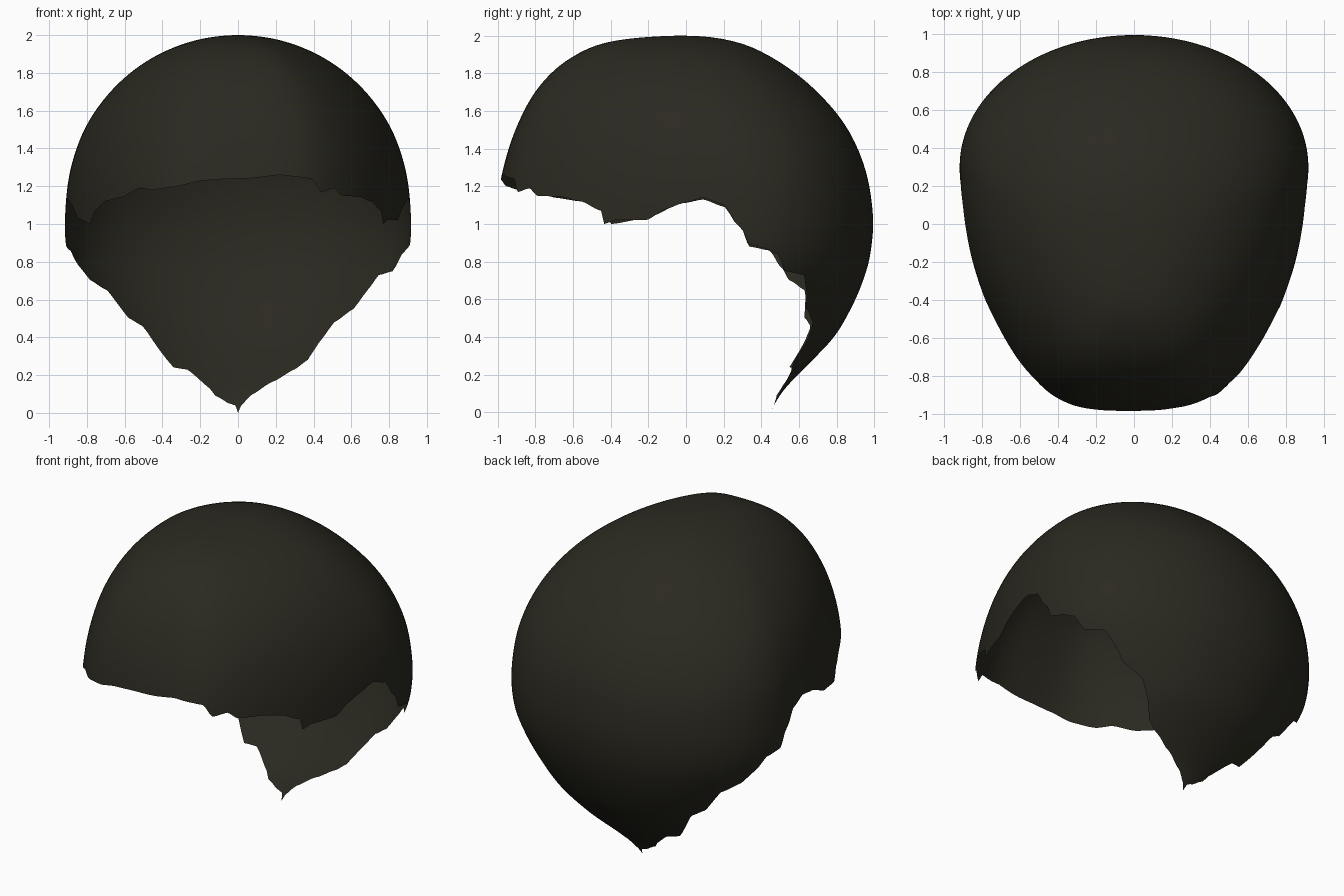
import bpy, bmesh, math

if "Cube" in bpy.data.objects:
    bpy.data.objects.remove(bpy.data.objects["Cube"])

# Horizontal sections of the cap, top to bottom: z, front y, back y, half width, y of widest point
SECTIONS = [
    (1.968, .25, -.40, -.24, -.02),   # mirrored row, keeps the crown round
    (2.0, -.02, -.02, 0, -.02),
    (1.968, -.40, .26, .24, .0), (1.873, -.625, .475, .465, .05),
    (1.722, -.785, .675, .655, .12), (1.525, -.895, .845, .80, .20),
    (1.296, -.97, .95, .885, .27), (1.05, -1.01, .992, .915, .30),
    (.85, -1.02, .98, .905, .30),
    (.70, -1.0, .94, .845, .30), (.55, -.95, .875, .755, .30),
    (.40, -.9, .785, .65, .30), (.25, -.8, .645, .52, .30),
    (.12, -.7, .52, .34, .30), (0, -.6, .445, .15, .30), (-.1, -.5, .38, 0, .30)]

# Ragged rim: angle from the back (degrees), height
RIM_RIGHT = [(0, 0), (5, .04), (15, .1), (28, .17), (37, .23), (42, .28), (43, .37), (46, .48),
             (54, .55), (57, .65), (60, .73), (70, .75), (74, .84), (80, .87), (87, .89), (91.5, 1.0),
             (94, 1.1), (99, 1.14), (104, 1.11), (108, 1.08), (113, 1.02), (121, 1.02),
             (124, 1.0), (125, 1.07), (131, 1.12), (138, 1.145), (147, 1.15), (151, 1.19),
             (157, 1.17), (161, 1.24), (167, 1.25), (172, 1.26), (180, 1.24)]
RIM_LEFT = [(0, 0), (4, .04), (12, .05), (24, .09), (25, .13), (33, .23), (42, .24), (44, .33),
            (46.5, .46), (53, .5), (58, .65), (67, .7), (72, .77), (78, .86), (87, .88),
            (91.5, 1.0), (94, 1.09), (99, 1.13), (104, 1.11), (113, 1.03), (122, 1.0), (125, 1.07),
            (131, 1.12), (140, 1.14), (150, 1.19), (156, 1.18), (166, 1.2), (174, 1.23), (180, 1.24)]


def section(s):
    """Smoothly interpolated section at row position s (0 = crown)."""
    i = min(int(s), len(SECTIONS) - 4)
    t = s - i
    return [.5 * (2 * b + (c - a) * t + (2 * a - 5 * b + 4 * c - d) * t * t
                  + (3 * b - a - 3 * c + d) * t ** 3)
            for a, b, c, d in zip(*SECTIONS[i:i + 4])]


def row_at(z):
    lo, hi = 0, len(SECTIONS) - 3
    for _ in range(40):
        mid = (lo + hi) / 2
        lo, hi = (mid, hi) if section(mid)[0] > z else (lo, mid)
    return lo


def rim_height(deg):
    table = RIM_RIGHT if deg >= 0 else RIM_LEFT
    deg = abs(deg)
    for (a, za), (b, zb) in zip(table, table[1:]):
        if deg <= b:
            t = (deg - a) / (b - a)
            return za + (zb - za) * (t + t * t * (3 - 2 * t)) / 2
    return table[-1][1]


def surface_point(s, deg):
    z, front, back, w, mid = section(s)
    a = math.radians(deg)
    sn, cs = math.sin(a), math.cos(a)
    if cs >= 0:                                   # elliptical back half
        return w * sn, mid + (back - mid) * cs, z
    p = 1 - .3 * abs(cs) ** 3                     # front half, blunter at the forehead
    return (math.copysign(w * abs(sn) ** p, sn),
            mid + (mid - front) * cs, z)


# Cap shell: columns run from the crown down to the ragged rim
COLS, ROWS = 360, 56
bm = bmesh.new()
crown = bm.verts.new((0, -.02, 2))
columns = []
for c in range(COLS):
    deg = c * 360 / COLS - 180
    end = row_at(rim_height(deg))
    columns.append([crown] + [bm.verts.new(surface_point(end * r / ROWS, deg))
                              for r in range(1, ROWS + 1)])
for c in range(COLS):
    p, q = columns[c], columns[(c + 1) % COLS]
    bm.faces.new((crown, p[1], q[1]))
    for r in range(1, ROWS):
        bm.faces.new((p[r], p[r + 1], q[r + 1], q[r]))
bmesh.ops.recalc_face_normals(bm, faces=bm.faces)
bm.faces.ensure_lookup_table()
if bm.faces[0].normal.z < 0:
    bmesh.ops.reverse_faces(bm, faces=bm.faces)
for f in bm.faces:
    f.smooth = True

mesh = bpy.data.meshes.new("hair_cap")
bm.to_mesh(mesh)
bm.free()
cap = bpy.data.objects.new("hair_cap", mesh)
bpy.context.collection.objects.link(cap)

# Single dark olive colour
mat = bpy.data.materials.new("dark_olive")
mat.diffuse_color = (.0235, .0222, .0145, 1)
mat.use_nodes = True
mat.node_tree.nodes["Principled BSDF"].inputs["Base Color"].default_value = mat.diffuse_color
mesh.materials.append(mat)
